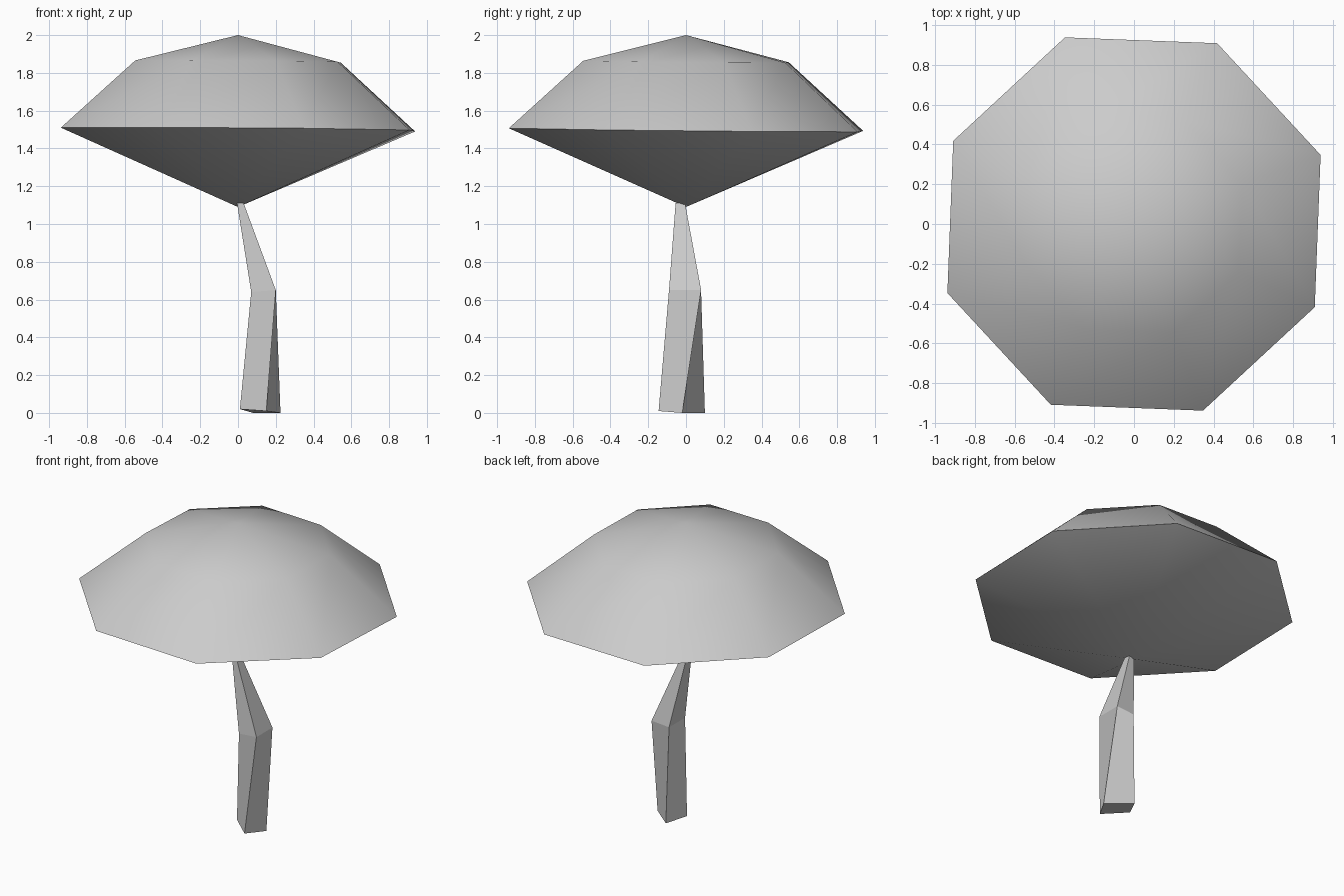
import bpy
import bmesh
from math import cos, sin, radians, pi

if "Cube" in bpy.data.objects:
    bpy.data.objects.remove(bpy.data.objects["Cube"], do_unlink=True)

# Single plain grey material
grey = bpy.data.materials.new("plain_grey")
grey.use_nodes = True
colour = (0.6, 0.6, 0.6, 1)
grey.diffuse_color = colour
grey.node_tree.nodes["Principled BSDF"].inputs["Base Color"].default_value = colour


def make_object(name, bm):
    bmesh.ops.recalc_face_normals(bm, faces=bm.faces)
    mesh = bpy.data.meshes.new(name)
    bm.to_mesh(mesh)
    bm.free()
    mesh.materials.append(grey)
    obj = bpy.data.objects.new(name, mesh)
    bpy.context.collection.objects.link(obj)
    return obj


def bridge(bm, a, b):
    n = len(a)
    for i in range(n):
        j = (i + 1) % n
        bm.faces.new((a[i], a[j], b[j], b[i]))


def fan(bm, ring, tip):
    for i, v in enumerate(ring):
        bm.faces.new((v, ring[(i + 1) % len(ring)], tip))


# Canopy: eight-sided dome over a shallow inverted cone, tilted very slightly
SIDES = 8
bm = bmesh.new()


def canopy_ring(radius, z):
    ring = []
    for i in range(SIDES):
        a = radians(20.3) + 2 * pi * i / SIDES
        x, y = radius * cos(a), radius * sin(a)
        ring.append(bm.verts.new((x, y, z - 0.007 * x - 0.01 * y)))
    return ring


rim = canopy_ring(1.0, 1.5)
shoulder = canopy_ring(0.58, 1.86)
bridge(bm, rim, shoulder)
fan(bm, shoulder, bm.verts.new((0, 0, 2)))
fan(bm, rim, bm.verts.new((0, 0, 1.09)))
canopy = make_object("canopy", bm)

bpy.ops.object.select_all(action="DESELECT")
canopy.select_set(True)
bpy.context.view_layer.objects.active = canopy
bpy.ops.object.shade_smooth_by_angle(angle=radians(40))

# Trunk: bent, tapering four-sided post, twisted at the foot
bm = bmesh.new()
sections = [
    [(0.01, -0.025, 0.02), (0.15, -0.145, 0.01), (0.225, -0.02, 0), (0.08, 0.10, 0)],
    [(0.07, -0.09, 0.64), (0.20, -0.09, 0.65), (0.20, 0.08, 0.65), (0.07, 0.08, 0.64)],
    [(-0.005, -0.055, 1.11), (0.03, -0.055, 1.11), (0.03, -0.005, 1.11), (-0.005, -0.005, 1.11)],
]
rings = [[bm.verts.new(p) for p in s] for s in sections]
for lower, upper in zip(rings, rings[1:]):
    bridge(bm, lower, upper)
bm.faces.new(rings[0])
bm.faces.new(rings[-1])
make_object("trunk", bm)
